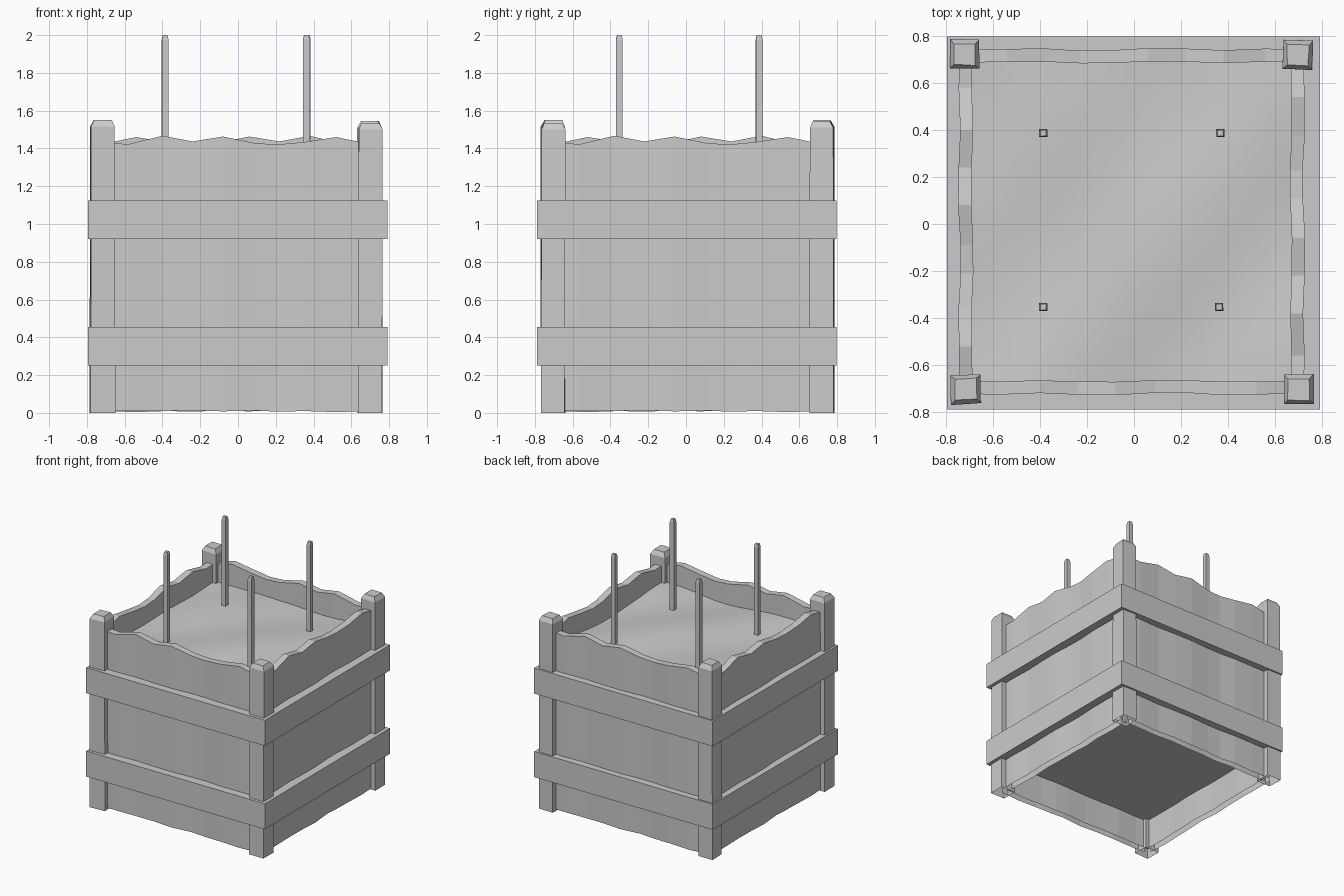
import bpy, bmesh, math, random
from mathutils import Matrix, Vector

if "Cube" in bpy.data.objects:
    bpy.data.objects.remove(bpy.data.objects["Cube"])

random.seed(4)
CX, CY = -0.01, 0.01            # centre of the slightly offset plank box


def finish(bm, name, smooth=False):
    bmesh.ops.recalc_face_normals(bm, faces=bm.faces)
    me = bpy.data.meshes.new(name)
    bm.to_mesh(me)
    bm.free()
    for p in me.polygons:
        p.use_smooth = smooth
    ob = bpy.data.objects.new(name, me)
    bpy.context.collection.objects.link(ob)
    return ob


def band(name, z0, z1):
    # solid square slab that shows as a strap round the box
    bm = bmesh.new()
    bmesh.ops.create_cube(bm, size=1, matrix=Matrix.Translation((-0.002, 0.004, (z0 + z1) / 2))
                          @ Matrix.Diagonal((1.586, 1.588, z1 - z0, 1)))
    return finish(bm, name)


def square_pole(name, x, y, z0, z1, half, chamfer, inset, yaw=0.0, jitter=0.0):
    # four-sided pole with a chamfered top and an open foot
    bm = bmesh.new()
    rings = []
    for z, h in ((z0, half), (z1 - chamfer, half), (z1, half - inset)):
        ring = []
        for k in range(4):
            a = math.radians(45 + 90 * k) + yaw
            r = h * math.sqrt(2)
            ring.append(bm.verts.new((x + r * math.cos(a) + random.uniform(-jitter, jitter),
                                      y + r * math.sin(a) + random.uniform(-jitter, jitter), z)))
        rings.append(ring)
    for lo, hi in zip(rings, rings[1:]):
        for k in range(4):
            n = (k + 1) % 4
            bm.faces.new((lo[k], lo[n], hi[n], hi[k]))
    bm.faces.new(rings[-1])
    return finish(bm, name)


# Wavy wall: position along wall, rim height, foot height, in/out wobble
WALL = [(-.70, 1.43, .012, 0), (-.57, 1.423, .012, .004), (-.39, 1.467, .010, -.003),
        (-.23, 1.437, .014, .004), (-.07, 1.463, .008, .006), (.10, 1.428, .013, -.004),
        (.22, 1.421, .006, -.005), (.36, 1.434, .010, .004), (.53, 1.460, .004, .003),
        (.70, 1.425, .010, 0)]


def wall(name, angle):
    bm = bmesh.new()
    rot = Matrix.Translation((CX, CY, 0)) @ Matrix.Rotation(angle, 4, 'Z')
    rows = []
    for u, top, foot, w in WALL:
        out, inn = -0.732 - w, -0.677 - w * 0.7
        pts = ((out, foot), (out, top), (inn, top), (inn, foot))
        rows.append([bm.verts.new(rot @ Vector((u, v, z))) for v, z in pts])
    for a, b in zip(rows, rows[1:]):
        for k in range(3):
            bm.faces.new((a[k], b[k], b[k + 1], a[k + 1]))
    return finish(bm, name)


# Plank walls: one wall turned round the four sides
for i, side in enumerate(("front", "right", "back", "left")):
    wall(side + "_wall", i * math.pi / 2)

# Straps
band("lower_band", 0.25, 0.455)
band("upper_band", 0.92, 1.125)

# Corner posts
for name, x, y, h, yaw in (("front_left_post", -.716, -.703, 1.55, .03),
                           ("front_right_post", .70, -.703, 1.535, 0),
                           ("back_right_post", .697, .72, 1.545, -.03),
                           ("back_left_post", -.72, .722, 1.55, 0)):
    square_pole(name, x, y, 0.0, h, 0.063, 0.035, 0.018, yaw, 0.003)

# Soil: gently uneven sheet
bm = bmesh.new()
bmesh.ops.create_grid(bm, x_segments=14, y_segments=14, size=0.70,
                      matrix=Matrix.Translation((CX, CY, 1.28)))
for v in bm.verts:
    v.co.z += 0.012 * math.sin(5 * v.co.x + 1) * math.cos(4 * v.co.y) \
        + 0.008 * math.sin(7 * v.co.x - 6 * v.co.y)
finish(bm, "soil", True)

# Plant stakes
for i, (x, y) in enumerate(((-.386, -.353), (.362, -.353), (.367, .387), (-.386, .387))):
    square_pole(f"stake_{i + 1}", x, y, 1.2, 2.0, 0.0175, 0.025, 0.005, 0.03)
